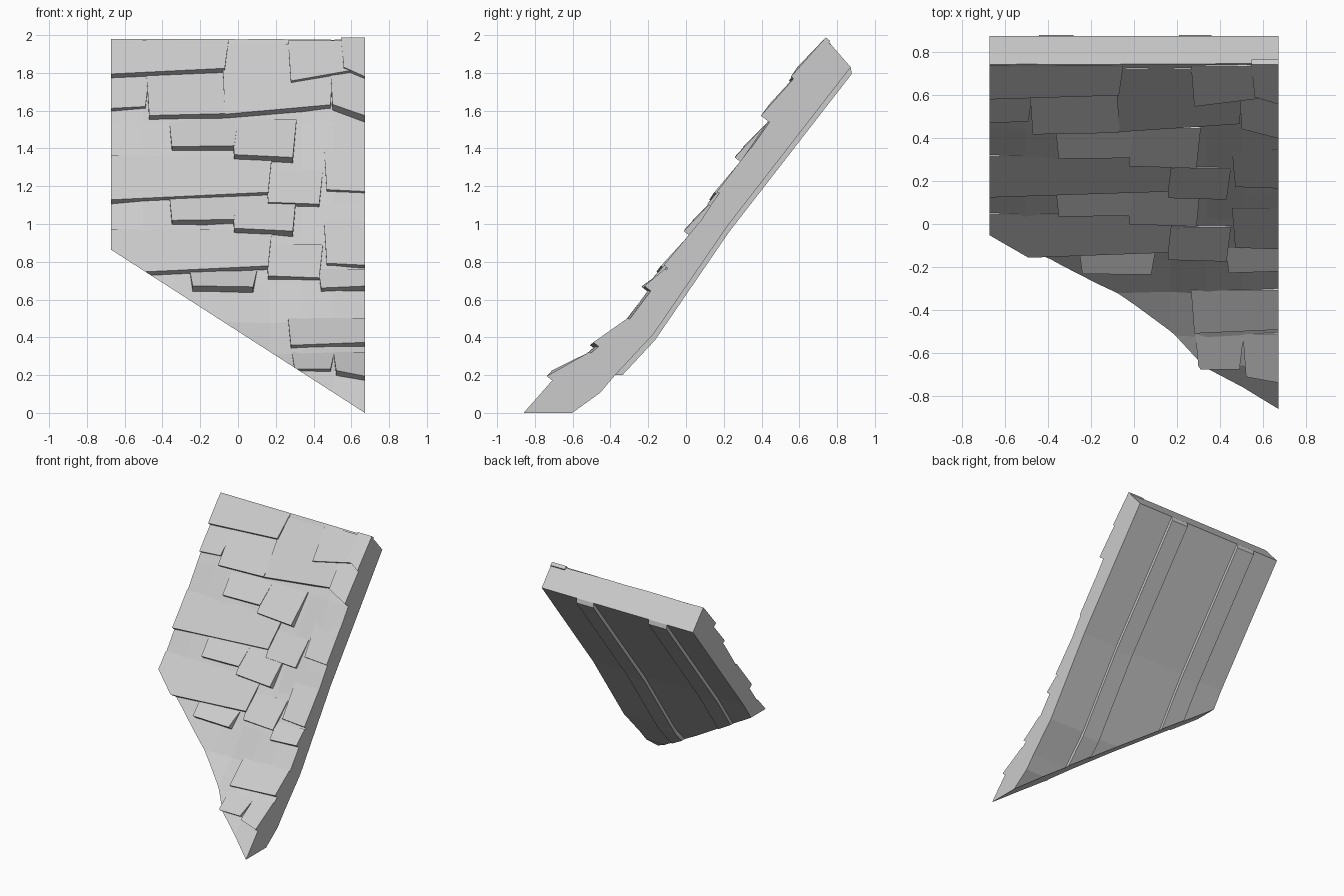
import bpy, bmesh, random
from mathutils import Vector

random.seed(4)
cube = bpy.data.objects.get("Cube")
if cube:
    bpy.data.objects.remove(cube)

GREY = (.6, .6, .6, 1)
grey = bpy.data.materials.new("stone_grey")
grey.use_nodes = True
grey.diffuse_color = GREY
grey.node_tree.nodes["Principled BSDF"].inputs["Base Color"].default_value = GREY

EDGE = .672
# Profiles as (y, z), from ridge to eave
FRONT = [(.74, 1.98), (.61, 1.77), (.44, 1.54), (.14, 1.1), (.02, .93),
         (-.17, .68), (-.32, .48), (-.52, .31), (-.66, .22), (-.88, -.02)]
BOARD_TOP = [(.785, 1.93), (.15, 1.05), (-.26, .5), (-.5, .24), (-.84, -.02)]
BOARD_BOTTOM = [(.872, 1.83), (.22, .99), (-.17, .42), (-.375, .2), (-.455, .106), (-.63, -.02)]
BATTEN_BOTTOM = [(y + .006, z - .035) for y, z in BOARD_BOTTOM]
OUT = Vector((0, -.79, .61))


def front_y(z):
    """Depth of the roof surface at a height."""
    for (y0, z0), (y1, z1) in zip(FRONT, FRONT[1:]):
        if z >= z1:
            break
    return y0 + (y1 - y0) * (z - z0) / (z1 - z0)


def finish(name, bm):
    """Trim the slanted lower edge, cap it and make the object."""
    cut = bmesh.ops.bisect_plane(bm, geom=bm.verts[:] + bm.edges[:] + bm.faces[:], dist=1e-5,
                                 plane_co=(0, 0, .432), plane_no=(.643, 0, 1), clear_inner=True)
    rim = [e for e in cut["geom_cut"] if isinstance(e, bmesh.types.BMEdge) and e.is_boundary]
    if rim:
        bmesh.ops.holes_fill(bm, edges=rim, sides=0)
    bmesh.ops.recalc_face_normals(bm, faces=bm.faces)
    mesh = bpy.data.meshes.new(name)
    bm.to_mesh(mesh)
    bm.free()
    mesh.materials.append(grey)
    part = bpy.data.objects.new(name, mesh)
    bpy.context.collection.objects.link(part)


def bridge(bm, first, second):
    """Join two matching loops with side faces."""
    count = len(first)
    for i in range(count):
        j = (i + 1) % count
        bm.faces.new((first[i], first[j], second[j], second[i]))


def loft(name, upper, lower, stations, jitter=0):
    """Sweep a closed profile across x, with optional roughness on its upper side."""
    bm = bmesh.new()
    rings = []
    for x in stations:
        ring = [bm.verts.new(Vector((x, y, z)) + OUT * random.uniform(-jitter, jitter))
                for y, z in upper]
        ring += [bm.verts.new((x, y, z)) for y, z in reversed(lower)]
        rings.append(ring)
    for first, second in zip(rings, rings[1:]):
        bridge(bm, first, second)
    bm.faces.new(rings[0])
    bm.faces.new(rings[-1][::-1])
    finish(name, bm)


def shingle(name, left, right, top, low_left, low_right, lift):
    """Wedge, flush at its top edge and proud at its lower edge, narrowing downwards."""
    top_left = left if left == -EDGE else left - .015
    top_right = right if right == EDGE else right + .02
    corners = [(top_left, top, .004), (top_right, top, .004),
               (right, low_right, lift), (left, low_left, lift)]
    bm = bmesh.new()
    outer, inner = [], []
    for x, z, height in corners:
        base = Vector((x, front_y(z), z))
        outer.append(bm.verts.new(base + OUT * height))
        inner.append(bm.verts.new(base - OUT * .025))
    bm.faces.new(outer)
    bm.faces.new(inner[::-1])
    bridge(bm, outer, inner)
    finish(name, bm)


# Board, weathered covering and the two battens beneath
loft("roof_board", BOARD_TOP, BOARD_BOTTOM, (-EDGE, EDGE))
loft("roof_covering", FRONT, BOARD_TOP, [EDGE * i / 4 for i in range(-4, 5)], .008)
loft("right_batten", BOARD_BOTTOM, BATTEN_BOTTOM, (-.44, -.28))
loft("left_batten", BOARD_BOTTOM, BATTEN_BOTTOM, (.21, .36))

# Shingles: left, right, top z, lower z at left and right, lift
ridge_rows = [
    (-EDGE, -.07, 1.97, 1.77, 1.8, .04),
    (-.47, -.07, 1.8, 1.55, 1.56, .04),
    (-.07, .49, 1.95, 1.56, 1.61, .035),
    (-EDGE, -.49, 1.78, 1.6, 1.61, .02),
    (.28, .62, 1.97, 1.73, 1.79, .045),
    (.5, EDGE, 1.9, 1.6, 1.54, .055),
    (.56, EDGE, 1.985, 1.8, 1.75, .05),
]
middle_rows = [
    (-.35, -.02, 1.55, 1.385, 1.39, .04),
    (-.02, .29, 1.55, 1.34, 1.325, .045),
    (-EDGE, .16, 1.36, 1.11, 1.15, .03),
    (.16, .43, 1.28, 1.1, 1.09, .025),
    (.47, EDGE, 1.4, 1.17, 1.16, .02),
]
eave_rows = [
    (-.24, .08, .75, .645, .64, .045),
    (.44, EDGE, .76, .64, .65, .035),
    (.28, EDGE, .5, .34, .355, .03),
    (.3, .49, .32, .22, .22, .02),
    (.52, EDGE, .32, .2, .17, .04),
]
# The middle courses occur twice, one bay lower the second time
for bay, rows, drop in (("ridge", ridge_rows, 0), ("middle", middle_rows, 0),
                        ("lower", middle_rows, .39), ("eave", eave_rows, 0)):
    for number, (left, right, top, low_left, low_right, lift) in enumerate(rows, 1):
        shingle(f"{bay}_shingle_{number}", left, right, top - drop,
                low_left - drop, low_right - drop, lift)
